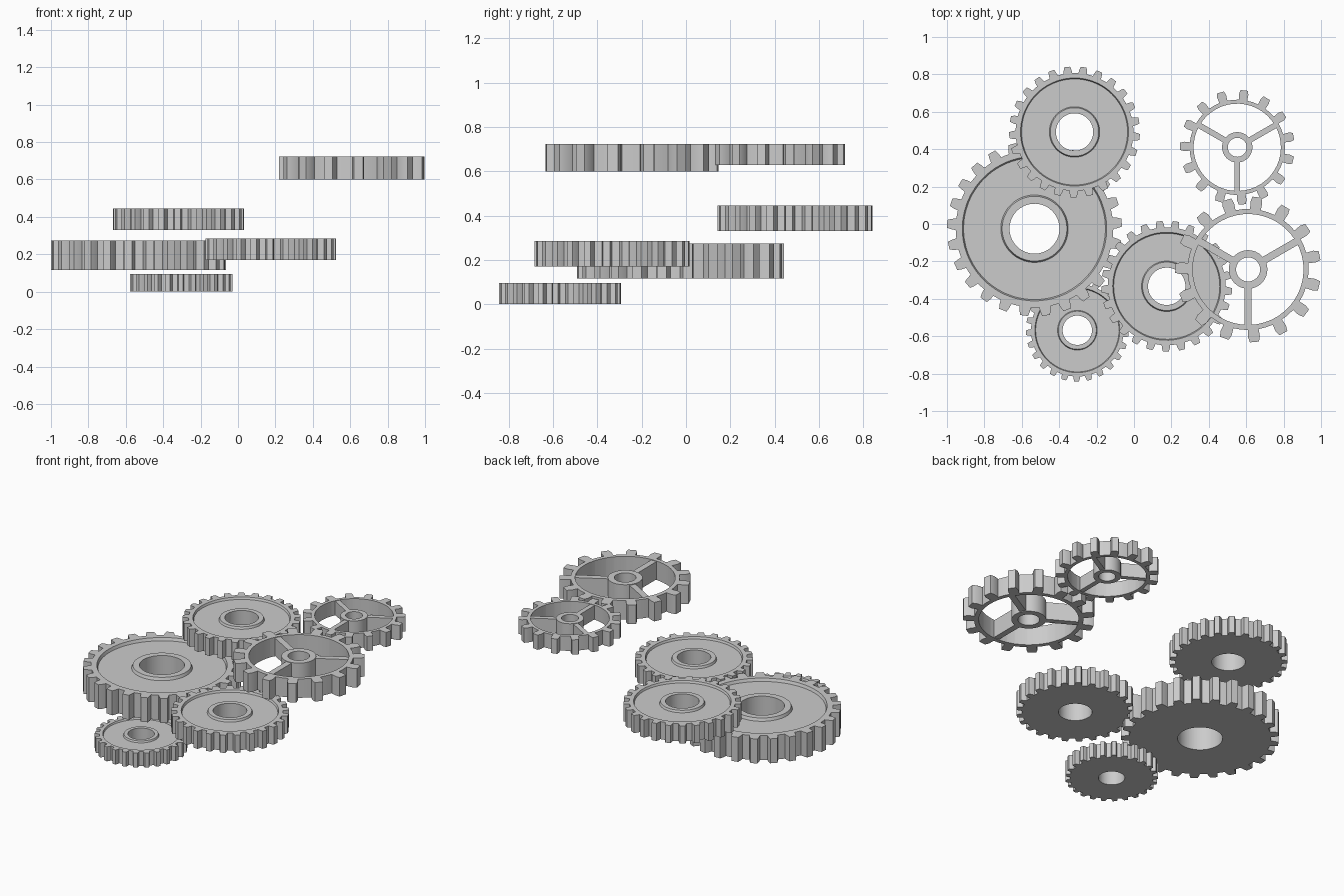
import bpy, bmesh
from math import radians, tau, cos, sin
from mathutils import Matrix

if "Cube" in bpy.data.objects:
    bpy.data.objects.remove(bpy.data.objects["Cube"])

# tooth outlines: (fraction of one pitch, radius as share of outer radius)
SOLID_TOOTH = [(-0.5, 0.9), (-0.29, 0.9), (-0.25, 0.95), (-0.18, 1.0),
               (0.18, 1.0), (0.25, 0.95), (0.29, 0.9)]
OPEN_TOOTH = [(-0.5, 0.83), (-0.2, 0.83), (-0.21, 0.93), (-0.15, 1.0),
              (0.15, 1.0), (0.21, 0.93), (0.2, 0.83)]


def loft(bm, angles, rings):
    """Closed revolved band; each ring is (radius or list of radii, z)."""
    n = len(angles)
    loops = []
    for rad, z in rings:
        rr = rad if isinstance(rad, list) else [rad] * n
        loops.append([bm.verts.new((r * cos(a), r * sin(a), z)) for r, a in zip(rr, angles)])
    for k, lo in enumerate(loops):
        hi = loops[(k + 1) % len(loops)]
        for i in range(n):
            j = (i + 1) % n
            bm.faces.new((lo[i], lo[j], hi[j], hi[i]))


def tooth_ring(outline, count, phase, R):
    pts = [((t + f) * tau / count + radians(phase), r * R)
           for t in range(count) for f, r in outline]
    return [p[0] for p in pts], [p[1] for p in pts]


def finish(name, bm, x, y, z):
    bmesh.ops.recalc_face_normals(bm, faces=bm.faces)
    me = bpy.data.meshes.new(name)
    bm.to_mesh(me)
    bm.free()
    ob = bpy.data.objects.new(name, me)
    bpy.context.collection.objects.link(ob)
    ob.location = (x, y, z)
    bpy.ops.object.select_all(action='DESELECT')
    ob.select_set(True)
    bpy.context.view_layer.objects.active = ob
    bpy.ops.object.shade_smooth_by_angle(angle=radians(25))


def solid_gear(name, x, y, z, R, h, phase):
    bm = bmesh.new()
    angles, teeth = tooth_ring(SOLID_TOOTH, 25, phase, R)
    low = h - 0.04 * R
    loft(bm, angles, [(teeth, 0), (teeth, h), (0.825 * R, h), (0.81 * R, low),
                      (0.385 * R, low), (0.37 * R, h), (0.285 * R, h), (0.285 * R, 0)])
    finish(name, bm, x, y, z)


def spoked_gear(name, x, y, z, R, h, phase):
    bm = bmesh.new()
    # toothed rim
    angles, teeth = tooth_ring(OPEN_TOOTH, 15, phase, R)
    loft(bm, angles, [(teeth, 0), (teeth, h), (0.76 * R, h), (0.76 * R, 0)])
    # hub
    circle = [i * tau / 32 for i in range(32)]
    loft(bm, circle, [(0.265 * R, 0), (0.265 * R, h), (0.165 * R, h), (0.165 * R, 0)])
    # three spokes
    for deg in (30, 150, 270):
        m = (Matrix.Rotation(radians(deg), 4, 'Z')
             @ Matrix.Translation((0.51 * R, 0, h / 2))
             @ Matrix.Diagonal((0.54 * R, 0.1 * R, h - 0.02 * R, 1)))
        bmesh.ops.create_cube(bm, size=1, matrix=m)
    finish(name, bm, x, y, z)


# solid gears
solid_gear("large_gear", -0.532, -0.025, 0.115, 0.468, 0.16, 4)
solid_gear("rear_gear", -0.318, 0.492, 0.33, 0.35, 0.115, 10)
solid_gear("middle_gear", 0.175, -0.333, 0.17, 0.35, 0.115, 10)
solid_gear("small_gear", -0.303, -0.568, 0.0, 0.275, 0.095, 10)

# spoked gears
spoked_gear("upper_spoked_gear", 0.552, 0.41, 0.628, 0.307, 0.096, 83)
spoked_gear("lower_spoked_gear", 0.61, -0.243, 0.6, 0.39, 0.124, 83)
